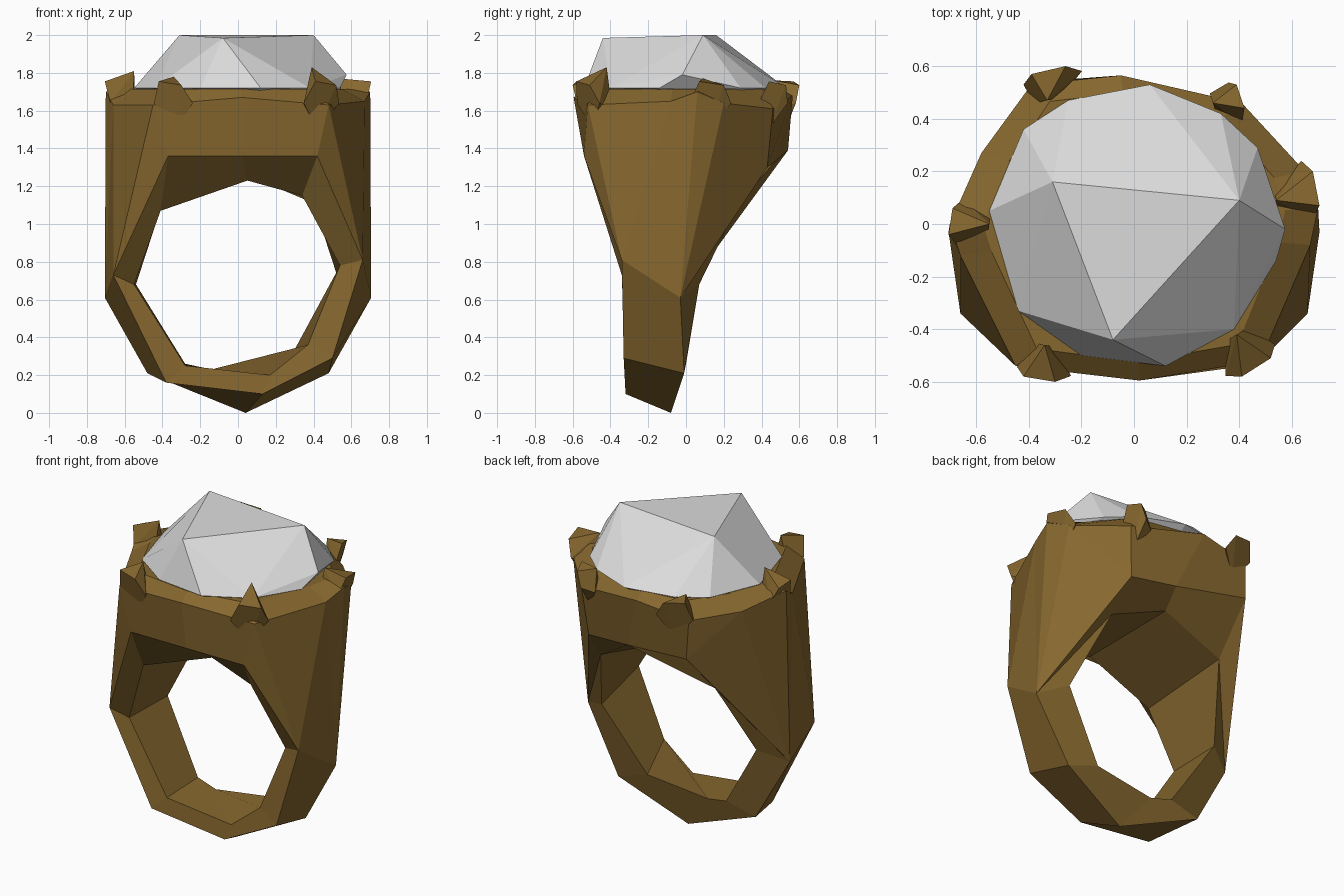
import bpy, bmesh
from mathutils import Vector

old = bpy.data.objects.get("Cube")
if old:
    bpy.data.objects.remove(old, do_unlink=True)


def material(name, colour):
    mat = bpy.data.materials.new(name)
    mat.use_nodes = True
    mat.diffuse_color = (*colour, 1)
    mat.node_tree.nodes["Principled BSDF"].inputs["Base Color"].default_value = (*colour, 1)
    return mat


def finish(bm, name, mat):
    bmesh.ops.recalc_face_normals(bm, faces=bm.faces)
    mesh = bpy.data.meshes.new(name)
    bm.to_mesh(mesh)
    bm.free()
    mesh.materials.append(mat)
    obj = bpy.data.objects.new(name, mesh)
    bpy.context.collection.objects.link(obj)
    return obj


def hull(name, points, mat):
    bm = bmesh.new()
    for p in points:
        bm.verts.new(p)
    result = bmesh.ops.convex_hull(bm, input=bm.verts)
    loose = [g for g in result["geom_interior"] if isinstance(g, bmesh.types.BMVert)]
    bmesh.ops.delete(bm, geom=loose, context="VERTS")
    return finish(bm, name, mat)


bronze = material("antique bronze", (0.24, 0.136, 0.028))
crystal = material("pale crystal", (0.72, 0.72, 0.72))

# Band and head: named corners of the left half, names starting with "mid" lie on the seam
left = {
    "mid_low_front": (0.13, -0.32, 0.1), "mid_low_back": (0.04, -0.08, 0),
    "mid_in_back": (-0.14, -0.02, 0.23), "mid_in_front": (0.17, -0.31, 0.2),
    "low_front": (0.5, -0.33, 0.29), "low_back": (0.48, -0.01, 0.21),
    "low_in_back": (0.27, 0, 0.28), "low_in_front": (0.37, -0.31, 0.36),
    "side_front": (0.66, -0.34, 0.81), "side_back": (0.705, -0.03, 0.61),
    "side_in_back": (0.54, 0.07, 0.68), "side_in_front": (0.54, -0.3, 0.78),
    "arch_front": (0.34, -0.36, 1.15), "arch_back": (0.4, 0.28, 1.11),
    "mid_arch_front": (0.05, -0.33, 1.23), "mid_arch_back": (0, 0.28, 1.28),
    "head_front": (0.42, -0.54, 1.36), "mid_head_front": (0.02, -0.54, 1.36),
    "head_back": (0.38, 0.43, 1.3), "mid_head_back": (0.08, 0.47, 1.33),
    "rim_front": (0.48, -0.52, 1.63), "mid_rim_front": (0.02, -0.595, 1.67),
    "rim_flank": (0.67, -0.08, 1.65), "rim_side": (0.7, 0.06, 1.7),
    "rim_shoulder": (0.65, 0.2, 1.64),
    "rim_back": (0.41, 0.46, 1.61), "mid_rim_back": (-0.05, 0.565, 1.68),
}
# The right half mirrors it, apart from these hand-cut corners
right_changes = {
    "low_front": (-0.38, -0.32, 0.16), "low_in_front": (-0.28, -0.31, 0.25),
    "low_in_back": (-0.28, 0, 0.26), "side_front": (-0.66, -0.34, 0.73),
    "side_in_front": (-0.55, -0.3, 0.68), "arch_front": (-0.41, -0.36, 1.07),
    "head_front": (-0.37, -0.54, 1.36), "head_back": (-0.38, 0.54, 1.39),
    "rim_front": (-0.45, -0.54, 1.63), "rim_flank": (-0.66, -0.12, 1.63),
    "rim_side": (-0.7, 0, 1.7), "rim_shoulder": (-0.58, 0.27, 1.64),
    "rim_back": (-0.39, 0.53, 1.63),
}
half_faces = [
    # front, side and back walls of the head
    "head_front mid_head_front mid_rim_front rim_front",
    "head_back mid_head_back mid_rim_back rim_back",
    "side_front head_front rim_front", "side_front rim_front rim_flank",
    "side_front rim_flank side_back", "side_back rim_flank rim_side",
    "side_back rim_side rim_shoulder",
    "side_back rim_shoulder head_back", "rim_shoulder rim_back head_back",
    "side_back head_back arch_back", "side_back arch_back side_in_back",
    # arch of the finger hole
    "side_in_front side_in_back arch_back arch_front",
    "arch_front arch_back mid_arch_back mid_arch_front",
    "side_front side_in_front arch_front head_front",
    "head_front arch_front mid_arch_front mid_head_front",
    "arch_back head_back mid_head_back mid_arch_back",
]
# lower band: four strips, each running from the seam up to the side
for a, b in (("front", "back"), ("back", "in_back"), ("in_back", "in_front"), ("in_front", "front")):
    mid_a, mid_b = ["mid_" + ("" if n.startswith("in") else "low_") + n for n in (a, b)]
    half_faces.append(f"{mid_a} {mid_b} low_{b} low_{a}")
    half_faces.append(f"low_{a} low_{b} side_{b} side_{a}")

# seat: the rim slopes in to a flat ledge under the stone
rim = ["mid_rim_front", "rim_front", "rim_flank", "rim_side", "rim_shoulder", "rim_back",
       "mid_rim_back"]
for a, b in zip(rim, rim[1:]):
    half_faces.append(f"{a} {b} {b}_seat {a}_seat")
half_faces.append(" ".join(name + "_seat" for name in rim))

right = {n: (x if n.startswith("mid") else -x, y, z) for n, (x, y, z) in left.items()}
right.update(right_changes)
bm = bmesh.new()
for corners in (left, right):
    verts = {name: bm.verts.new(co) for name, co in corners.items()}
    for name in rim:
        x, y, z = corners[name]
        verts[name + "_seat"] = bm.verts.new((x * 0.82, y * 0.88, 1.715))
    for face in half_faces:
        bm.faces.new([verts[n] for n in face.split()])
bmesh.ops.remove_doubles(bm, verts=bm.verts, dist=0.0001)
finish(bm, "ring_band", bronze)


# Prongs: wedges that swell out of the rim and lean in over the stone
def prong(name, first, second, tip):
    a, b, t = Vector((*first, 1.755)), Vector((*second, 1.735)), Vector(tip)
    across = (b - a) * 0.4
    root = (a + b) / 2 * 0.9
    root.z = 1.5
    points = [a, b, t, root]
    for edge in (a - across, b + across):
        flank = edge * 0.95
        flank.z = 1.64
        points.append(flank)
    foot = t.copy()
    foot.z = 1.62
    hull(name, points + [foot + across, foot - across], bronze)


prong("front_left_prong", (0.41, -0.58), (0.52, -0.51), (0.39, -0.42, 1.83))
prong("front_right_prong", (-0.42, -0.58), (-0.3, -0.6), (-0.34, -0.46, 1.78))
prong("left_prong", (0.705, 0.07), (0.68, 0.2), (0.54, 0.09, 1.77))
prong("right_prong", (-0.705, -0.04), (-0.69, 0.06), (-0.55, 0, 1.81))
prong("back_left_prong", (0.42, 0.44), (0.39, 0.53), (0.3, 0.46, 1.75))
prong("back_right_prong", (-0.39, 0.57), (-0.26, 0.6), (-0.33, 0.47, 1.76))

# Stone: three-cornered table over an uneven girdle, closed below by a point
table = [(-0.31, 0.16, 2), (0.4, 0.09, 2), (-0.08, -0.44, 1.985)]
girdle = [(-0.55, 0.05), (-0.42, 0.36), (-0.25, 0.47), (0.06, 0.53), (0.33, 0.42),
          (0.47, 0.29), (0.54, -0.14), (0.38, -0.4), (0.12, -0.54), (-0.2, -0.5),
          (-0.44, -0.33)]
points = [(x, y, 1.72) for x, y in girdle]
hull("stone", table + points + [(0.575, -0.02, 1.79), (0, 0, 1.4)], crystal)
